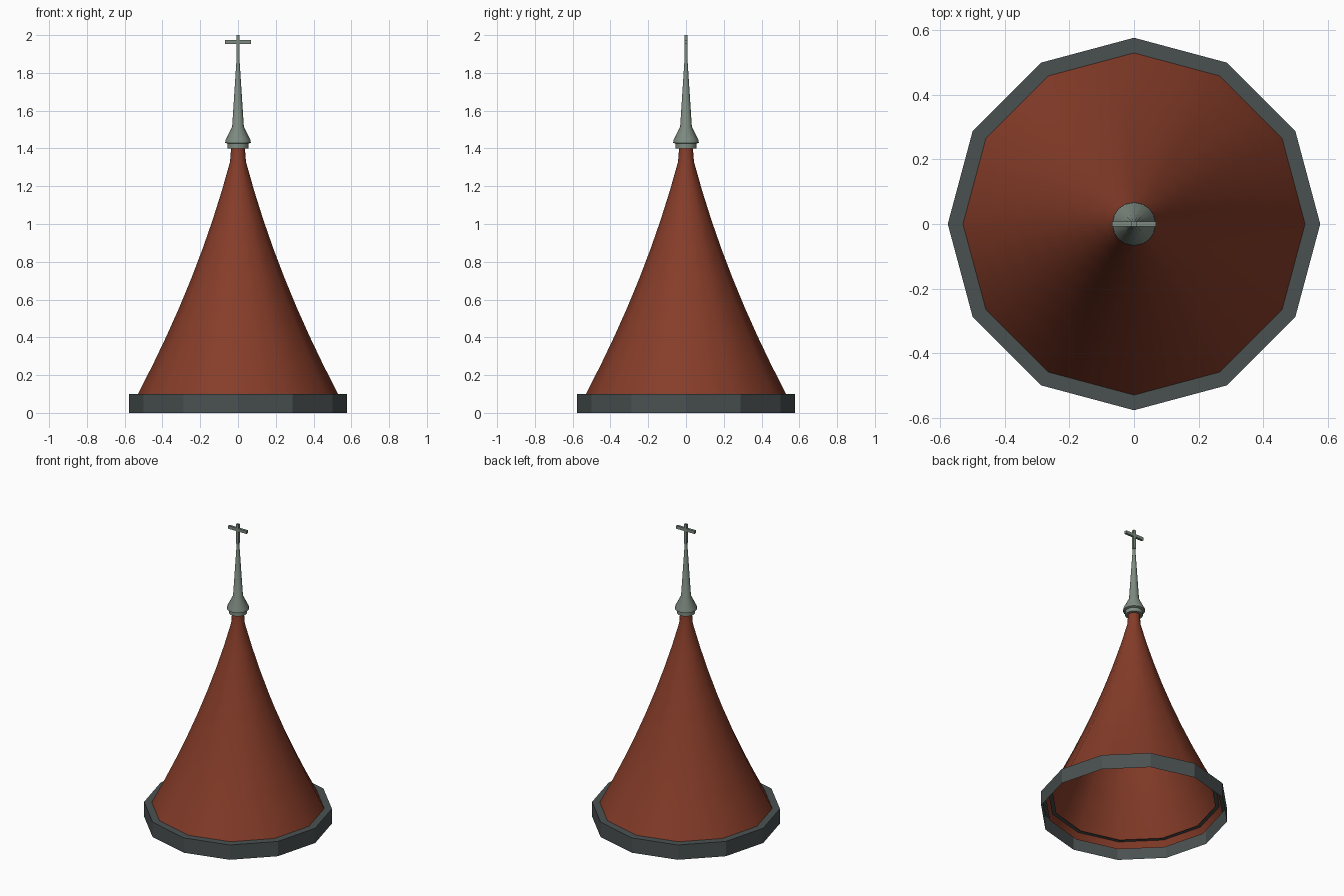
import bpy, bmesh, math

if "Cube" in bpy.data.objects:
    bpy.data.objects.remove(bpy.data.objects["Cube"])


def material(name, rgb):
    m = bpy.data.materials.new(name)
    m.diffuse_color = (*rgb, 1)
    m.use_nodes = True
    m.node_tree.nodes["Principled BSDF"].inputs["Base Color"].default_value = m.diffuse_color
    return m


RED = material("red_tile", (0.24, 0.046, 0.022))
SLATE = material("dark_slate", (0.068, 0.082, 0.082))
PATINA = material("grey_green_metal", (0.21, 0.26, 0.22))


def add_object(name, bm, mat, smooth=None):
    me = bpy.data.meshes.new(name)
    bm.to_mesh(me)
    bm.free()
    me.materials.append(mat)
    ob = bpy.data.objects.new(name, me)
    bpy.context.collection.objects.link(ob)
    if smooth:
        bpy.ops.object.select_all(action='DESELECT')
        ob.select_set(True)
        bpy.context.view_layer.objects.active = ob
        bpy.ops.object.shade_smooth_by_angle(angle=math.radians(smooth))
    return ob


def lathe(name, profile, sides, mat, smooth=None, cap_top=False):
    """Revolve (radius, height) points, listed from bottom/outside upward."""
    bm = bmesh.new()
    rings = []
    for r, z in profile:
        rings.append([bm.verts.new((r * math.cos(2 * math.pi * i / sides),
                                    r * math.sin(2 * math.pi * i / sides), z))
                      for i in range(sides)])
    for a, b in zip(rings, rings[1:]):
        for i in range(sides):
            j = (i + 1) % sides
            bm.faces.new((a[i], a[j], b[j], b[i]))
    if cap_top:
        bm.faces.new(rings[-1])
    return add_object(name, bm, mat, smooth)


def box(name, lo, hi, mat):
    bm = bmesh.new()
    bmesh.ops.create_cube(bm, size=1)
    for v in bm.verts:
        v.co = [(a + b) / 2 + c * (b - a) for a, b, c in zip(lo, hi, v.co)]
    return add_object(name, bm, mat)


# Eave band: open underneath, with a flat top ledge running in under the roof
lathe("eave_band", [(0.577, 0), (0.577, 0.1), (0.505, 0.1)], 12, SLATE)

# Roof: gently concave twelve-sided cone, its lower lip tucked inside the band
roof = [(0.55, 0.06)]
for k in range(9):
    t = k / 8
    roof.append((0.53 - 0.488 * t - 0.16 * t * (1 - t), 0.1 + 1.23 * t))
roof.append((0.036, 1.41))
lathe("roof", roof, 12, RED, smooth=40)

# Finial: collar, flared skirt and tapering needle
lathe("finial", [(0.034, 1.4), (0.055, 1.4), (0.055, 1.425), (0.068, 1.43),
                 (0.066, 1.445), (0.031, 1.515), (0.008, 1.87)],
      16, PATINA, smooth=25, cap_top=True)

# Cross on top
box("cross_post", (-0.009, -0.008, 1.87), (0.009, 0.008, 2.0), PATINA)
box("cross_bar", (-0.068, -0.008, 1.953), (0.068, 0.008, 1.973), PATINA)
